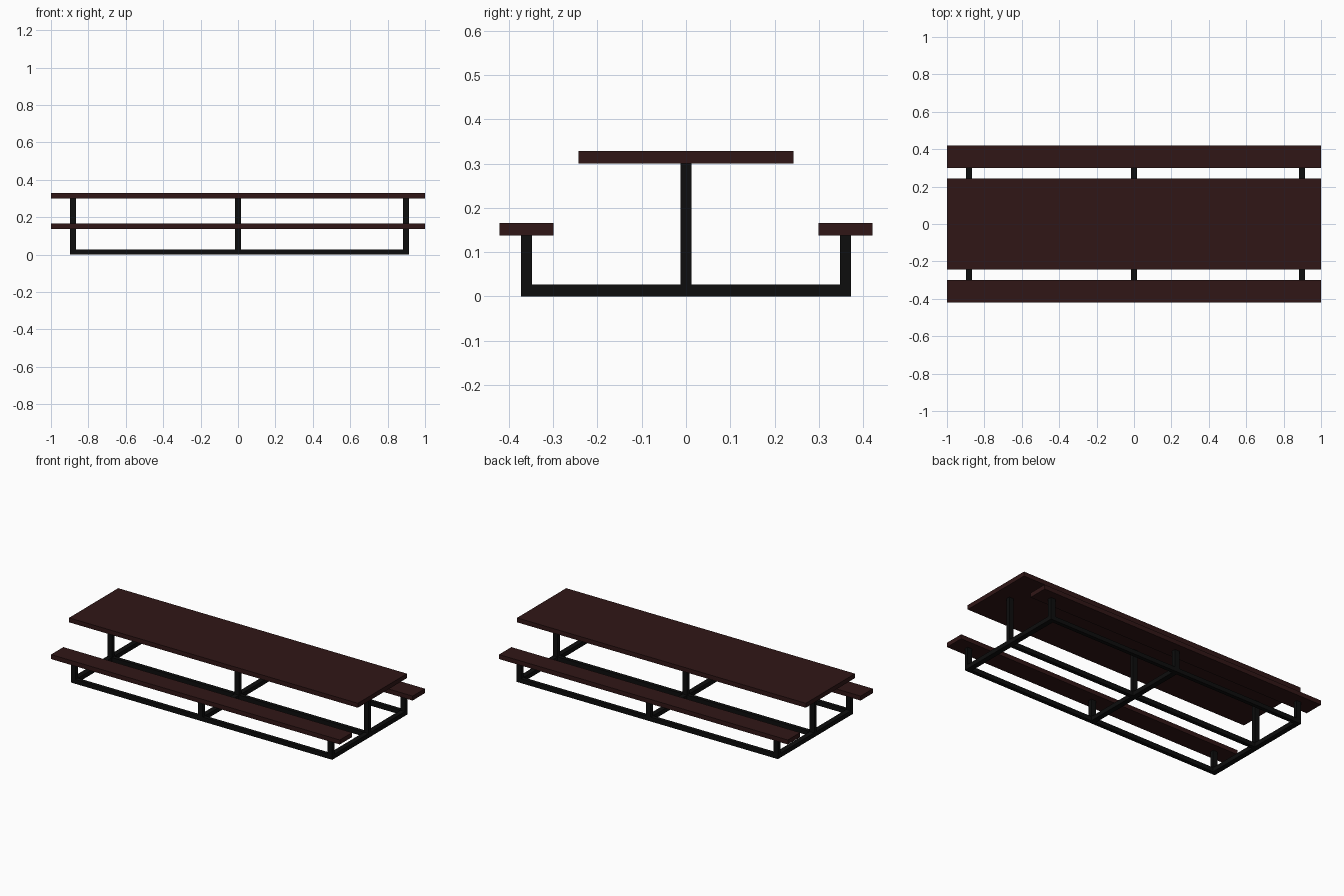
import bpy, bmesh

if "Cube" in bpy.data.objects:
    bpy.data.objects.remove(bpy.data.objects["Cube"])


def material(name, color):
    m = bpy.data.materials.new(name)
    m.diffuse_color = color
    m.use_nodes = True
    m.node_tree.nodes["Principled BSDF"].inputs["Base Color"].default_value = m.diffuse_color
    return m


wood = material("dark_wood", (0.03, 0.008, 0.008, 1))
metal = material("black_metal", (0.004, 0.004, 0.004, 1))


def box(name, x, y, z, mat):
    """Box spanning the (min, max) pairs on each axis."""
    bm = bmesh.new()
    bmesh.ops.create_cube(bm, size=1)
    for v in bm.verts:
        v.co = [a[0] + (c + 0.5) * (a[1] - a[0]) for a, c in zip((x, y, z), v.co)]
    mesh = bpy.data.meshes.new(name)
    bm.to_mesh(mesh)
    bm.free()
    mesh.materials.append(mat)
    obj = bpy.data.objects.new(name, mesh)
    bpy.context.collection.objects.link(obj)
    return obj


def around(c, half):
    return (c - half, c + half)


HX, HY = 0.016, 0.012           # half widths of the square tubing
RAIL_TOP = 0.027
SEAT_Z, TOP_Z, BOARD = 0.138, 0.300, 0.028
FRAMES = {"left": -0.881, "middle": 0.0, "right": 0.897}
ROWS = {"front": -0.36, "centre": 0.0, "back": 0.36}

# Table top and the two bench seats
box("table_top", (-1, 1), (-0.243, 0.243), (TOP_Z, TOP_Z + BOARD), wood)
for side in ("front", "back"):
    box(side + "_seat", (-1, 1), around(ROWS[side], 0.061), (SEAT_Z, SEAT_Z + BOARD), wood)

# Long base rails
for row, y in ROWS.items():
    box(row + "_base_rail", (FRAMES["left"] - HX, FRAMES["right"] + HX),
        around(y, HY), (0, RAIL_TOP), metal)

# Cross bars with seat posts and table posts
for frame, x in FRAMES.items():
    box(frame + "_cross_bar", around(x, HX), (-0.36 - HY, 0.36 + HY), (0, RAIL_TOP), metal)
    for row, y in ROWS.items():
        height = TOP_Z if row == "centre" else SEAT_Z
        box(f"{frame}_{row}_post", around(x, HX), around(y, HY), (0, height), metal)
